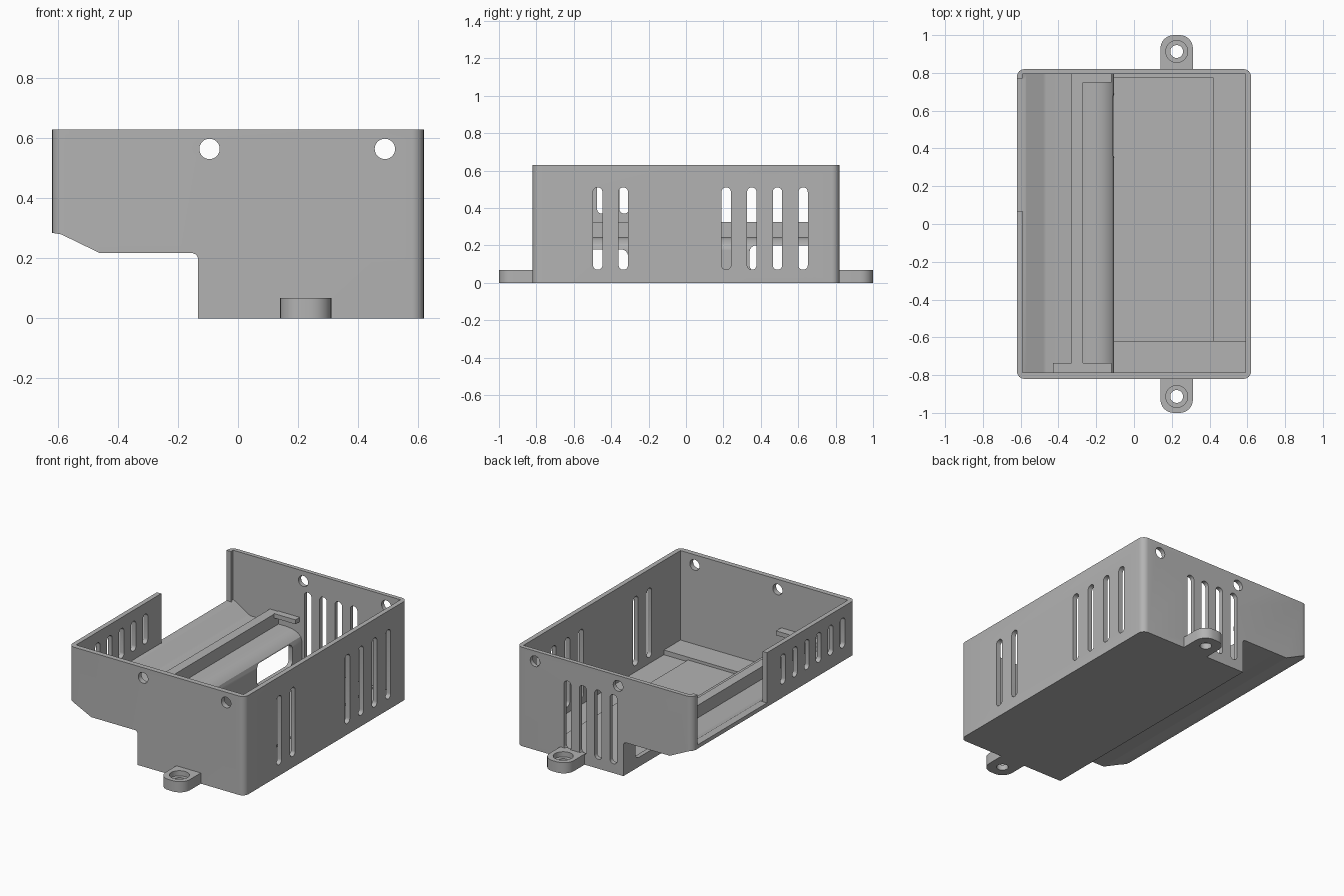
import bpy, bmesh
from math import sin, cos, pi, radians

old = bpy.data.objects.get("Cube")
if old:
    bpy.data.objects.remove(old, do_unlink=True)

grey = bpy.data.materials.new("plain grey plastic")
grey.use_nodes = True
COLOUR = (0.45, 0.45, 0.45, 1)
grey.diffuse_color = COLOUR
grey.node_tree.nodes["Principled BSDF"].inputs["Base Color"].default_value = COLOUR


def prism(name, outline, axis, a, b):
    """Extrude a 2D outline along an axis from a to b."""
    place = {"x": lambda u, v, h: (h, u, v),
             "y": lambda u, v, h: (u, h, v),
             "z": lambda u, v, h: (u, v, h)}[axis]
    bm = bmesh.new()
    low = [bm.verts.new(place(u, v, a)) for u, v in outline]
    high = [bm.verts.new(place(u, v, b)) for u, v in outline]
    bm.faces.new(low)
    bm.faces.new(high)
    n = len(outline)
    for i in range(n):
        j = (i + 1) % n
        bm.faces.new((low[i], low[j], high[j], high[i]))
    bmesh.ops.recalc_face_normals(bm, faces=bm.faces)
    mesh = bpy.data.meshes.new(name)
    bm.to_mesh(mesh)
    bm.free()
    mesh.materials.append(grey)
    ob = bpy.data.objects.new(name, mesh)
    bpy.context.collection.objects.link(ob)
    return ob


def rounded(u0, u1, v0, v1, r, n=6):
    """Rectangle outline with rounded corners."""
    pts = []
    corners = ((u1 - r, v1 - r), (u0 + r, v1 - r), (u0 + r, v0 + r), (u1 - r, v0 + r))
    for k, (cu, cv) in enumerate(corners):
        for i in range(n + 1):
            t = (k + i / n) * pi / 2
            pts.append((cu + r * cos(t), cv + r * sin(t)))
    return pts


def circle(u, v, r, n=32):
    return [(u + r * cos(2 * pi * i / n), v + r * sin(2 * pi * i / n)) for i in range(n)]


def rect(u0, u1, v0, v1):
    return [(u0, v0), (u1, v0), (u1, v1), (u0, v1)]


def carve(target, outline, axis, a, b, op="DIFFERENCE"):
    """Apply a boolean with a temporary prism."""
    tool = prism("cutter", outline, axis, a, b)
    tool.hide_render = True
    mod = target.modifiers.new("cut", "BOOLEAN")
    mod.operation, mod.object, mod.solver = op, tool, "EXACT"
    bpy.context.view_layer.objects.active = target
    bpy.ops.object.modifier_apply(modifier=mod.name)
    bpy.data.objects.remove(tool, do_unlink=True)


# Stepped outer body with rounded vertical corners
body = prism("case_body", [
    (-0.62, 0.63), (-0.62, 0.285), (-0.59, 0.28), (-0.46, 0.217), (-0.15, 0.217),
    (-0.139, 0.212), (-0.133, 0.2), (-0.133, 0), (0.62, 0), (0.62, 0.63)], "y", -0.82, 0.82)
carve(body, rounded(-0.62, 0.62, -0.82, 0.82, 0.04), "z", -0.1, 0.8, "INTERSECT")

# Hollow interior following the step
carve(body, [
    (-0.59, 0.8), (-0.59, 0.315), (-0.57, 0.308), (-0.48, 0.25), (-0.465, 0.245),
    (-0.21, 0.245), (-0.17, 0.24), (-0.135, 0.227), (-0.113, 0.207), (-0.105, 0.18),
    (-0.105, 0.03), (0.59, 0.03), (0.59, 0.8)], "y", -0.787, 0.793)

# Open section of the left-hand long wall
carve(body, rect(0.07, 0.77, 0.31, 0.8), "x", -0.7, -0.575)

# Ventilation slots
SLOT = 0.025
for y in (-0.472, -0.335, 0.215, 0.352, 0.489, 0.626):
    carve(body, rounded(y - SLOT, y + SLOT, 0.07, 0.51, SLOT - 0.001), "x", 0.55, 0.7)
for i in range(6):
    y = -0.69 + 0.12 * i
    carve(body, rounded(y - SLOT, y + SLOT, 0.37, 0.56, SLOT - 0.001), "x", -0.7, -0.57)
for i in range(4):
    x = -0.063 + 0.108 * i
    carve(body, rounded(x - SLOT, x + SLOT, 0.06, 0.5, SLOT - 0.001), "y", 0.75, 0.9)

# Screw holes through both end walls
for x in (-0.095, 0.49):
    carve(body, circle(x, 0.565, 0.034), "y", -0.9, 0.9)

# Cable windows in the step wall
carve(body, rounded(0.34, 0.7, 0.06, 0.2, 0.035), "x", -0.2, -0.05)
carve(body, rounded(-0.65, -0.31, 0.06, 0.178, 0.035), "x", -0.2, -0.05)

# Inner rib, retaining tabs and floor pads
parts = [
    body,
    prism("ledge_rib", rect(-0.33, -0.27, 0.235, 0.325), "y", -0.79, 0.8),
    prism("back_tab", rect(-0.27, -0.12, 0.3, 0.328), "y", 0.75, 0.8),
    prism("front_tab", rect(-0.43, -0.12, 0.3, 0.328), "y", -0.8, -0.735),
    prism("floor_pad", rect(-0.11, 0.42, 0.02, 0.042), "y", -0.65, 0.775),
    prism("front_floor_bar", rect(-0.11, 0.6, 0.02, 0.06), "y", -0.8, -0.62),
]

# Mounting lugs with counterbored holes
for name, s in (("front_lug", -1), ("back_lug", 1)):
    lug = prism(name, rounded(0.14, 0.312, min(0.7 * s, s), max(0.7 * s, s), 0.07), "z", 0, 0.068)
    carve(lug, rect(0, 0.5, min(0.5 * s, 0.805 * s), max(0.5 * s, 0.805 * s)), "z", -0.1, 0.2)
    carve(lug, circle(0.226, 0.913 * s, 0.034), "z", -0.1, 0.2)
    carve(lug, circle(0.226, 0.913 * s, 0.058), "z", 0.035, 0.2)
    parts.append(lug)

# Smooth the rounded corners, keep hard edges
bpy.ops.object.select_all(action="DESELECT")
for ob in parts:
    ob.select_set(True)
bpy.context.view_layer.objects.active = body
bpy.ops.object.shade_smooth_by_angle(angle=radians(25))
